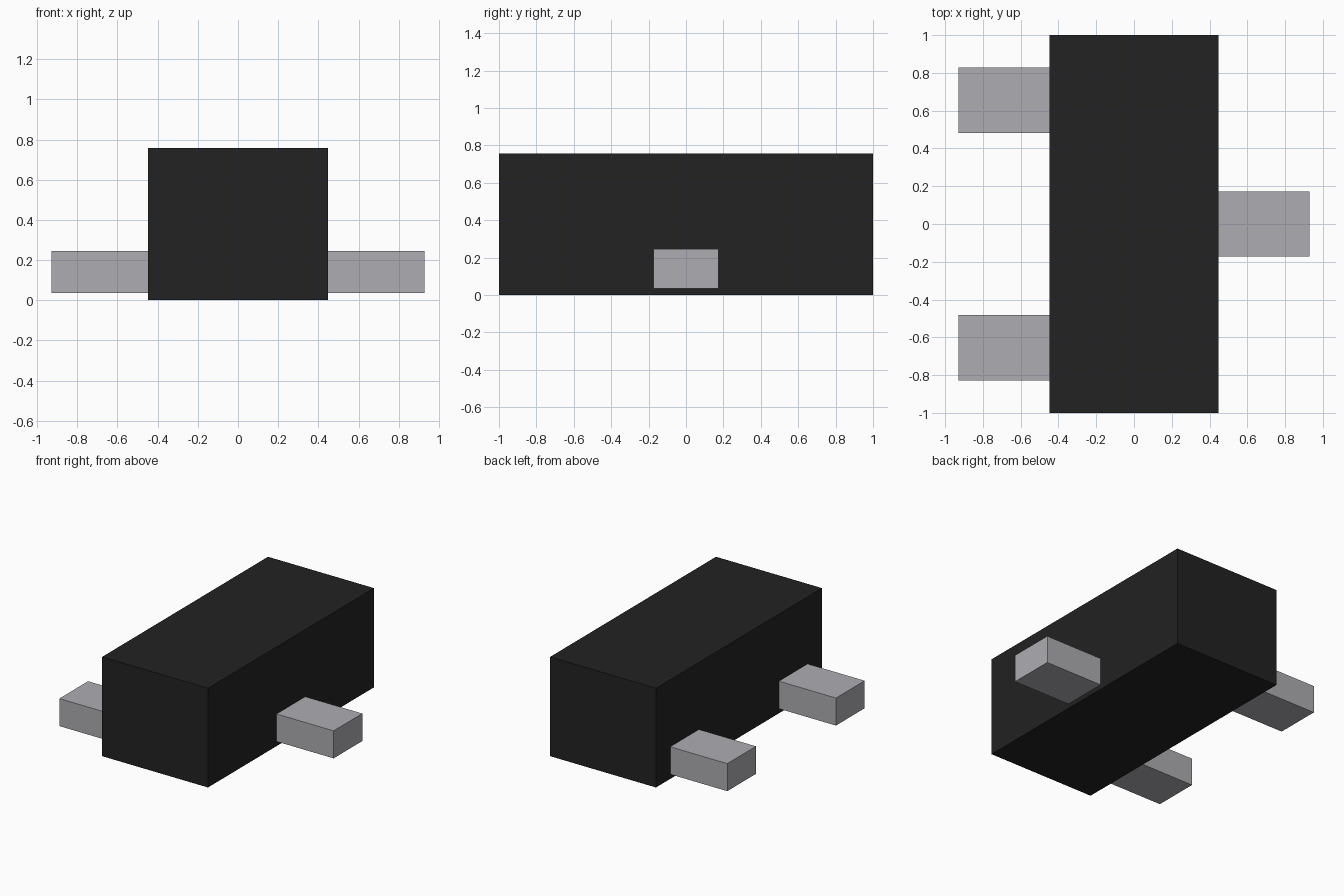
import bpy

cube = bpy.data.objects.get("Cube")
if cube:
    bpy.data.objects.remove(cube, do_unlink=True)


def make_material(name, color):
    mat = bpy.data.materials.new(name)
    mat.use_nodes = True
    mat.diffuse_color = color
    bsdf = next(n for n in mat.node_tree.nodes if n.type == 'BSDF_PRINCIPLED')
    bsdf.inputs["Base Color"].default_value = color
    return mat


def add_box(name, low, high, mat):
    """Box between two opposite corners."""
    center = [(a + b) / 2 for a, b in zip(low, high)]
    bpy.ops.mesh.primitive_cube_add(size=1, location=center)
    obj = bpy.context.object
    obj.name = name
    obj.scale = [b - a for a, b in zip(low, high)]
    bpy.ops.object.transform_apply(location=False, rotation=False, scale=True)
    obj.data.materials.append(mat)
    return obj


black = make_material("black plastic", (0.016, 0.016, 0.016, 1))
metal = make_material("grey metal", (0.423, 0.418, 0.445, 1))

BODY_X, BODY_TOP = 0.447, 0.757
LEAD_X, LEAD_HALF_WIDTH = 0.928, 0.173
LEAD_Z = (0.035, 0.245)

# Package body
add_box("body", (-BODY_X, -1, 0), (BODY_X, 1, BODY_TOP), black)

# Leads: one on the left side, two on the right
for name, side, y in (("left_lead", 1, 0),
                      ("right_front_lead", -1, -0.655),
                      ("right_back_lead", -1, 0.655)):
    x0, x1 = sorted((side * BODY_X, side * LEAD_X))
    add_box(name, (x0, y - LEAD_HALF_WIDTH, LEAD_Z[0]),
            (x1, y + LEAD_HALF_WIDTH, LEAD_Z[1]), metal)
